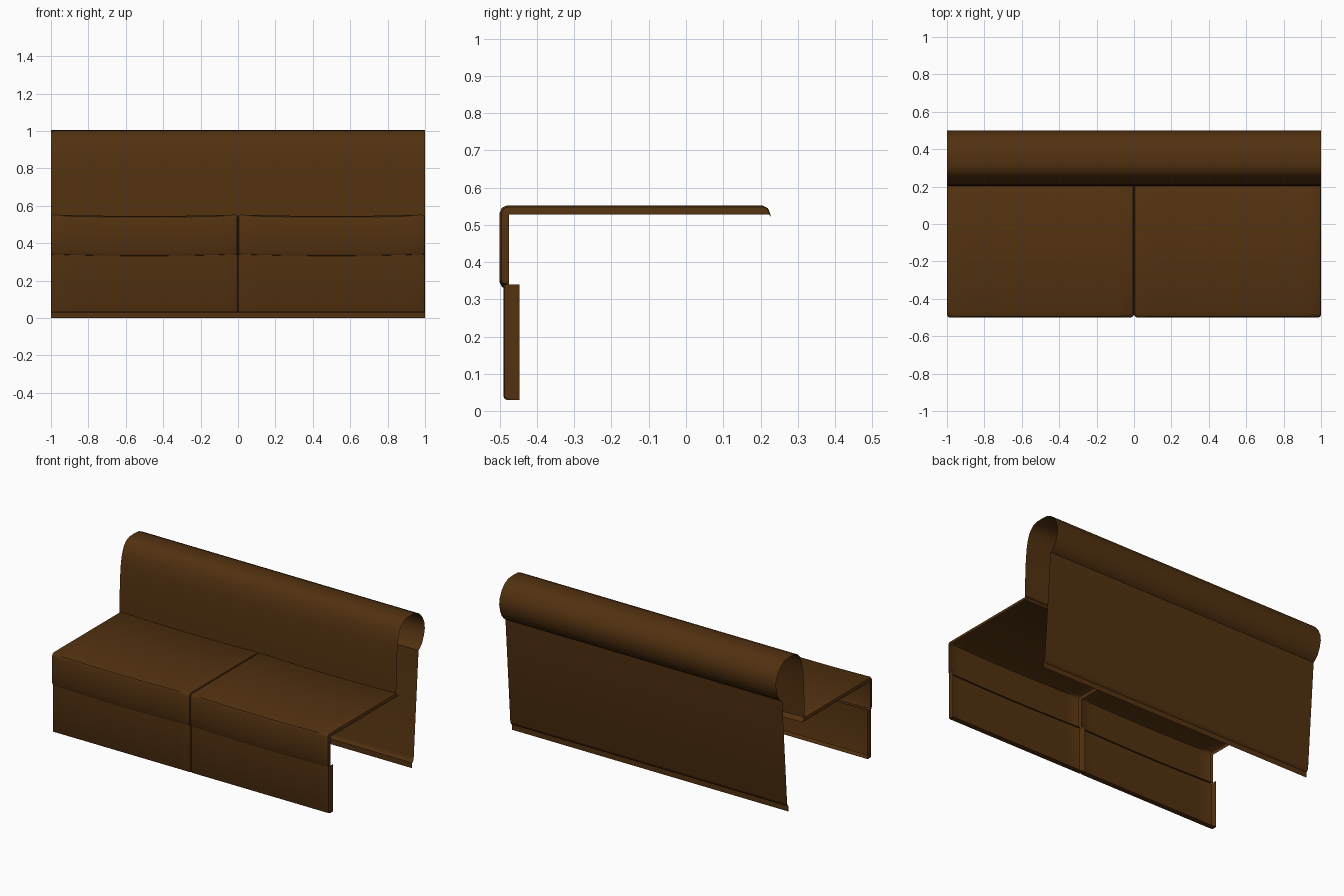
import bpy, bmesh

if "Cube" in bpy.data.objects:
    bpy.data.objects.remove(bpy.data.objects["Cube"])

leather = bpy.data.materials.new("brown leather")
leather.diffuse_color = (0.085, 0.031, 0.0052, 1)
leather.use_nodes = True
leather.node_tree.nodes["Principled BSDF"].inputs["Base Color"].default_value = leather.diffuse_color


def sheet(name, rows, angle=0.7):
    """Open smooth surface through rows of points."""
    bm = bmesh.new()
    v = [[bm.verts.new(p) for p in row] for row in rows]
    for a, b in zip(v, v[1:]):
        for j in range(len(a) - 1):
            bm.faces.new((a[j], b[j], b[j + 1], a[j + 1]))
    bmesh.ops.remove_doubles(bm, verts=bm.verts, dist=0.0002)
    me = bpy.data.meshes.new(name)
    bm.to_mesh(me)
    bm.free()
    me.materials.append(leather)
    ob = bpy.data.objects.new(name, me)
    bpy.context.collection.objects.link(ob)
    bpy.ops.object.select_all(action='DESELECT')
    ob.select_set(True)
    bpy.context.view_layer.objects.active = ob
    bpy.ops.object.shade_smooth_by_angle(angle=angle)
    return ob


def cover(name, x0, x1, outer, inner, rim, sag):
    """Cover with turned-in ends: rim lists (x inset, blend outer to inner)."""
    r = rim[-1][0]
    mid = [(x0 + r + (x1 - x0 - 2 * r) * k / 12, 0) for k in range(1, 12)]
    cols = [(x0 + d, f) for d, f in rim] + mid + [(x1 - d, f) for d, f in reversed(rim)]
    rows = []
    for (yo, zo), (yi, zi) in zip(outer, inner):
        row = []
        for x, f in cols:
            u = 2 * (x - x0) / (x1 - x0) - 1
            row.append((x, yo + (yi - yo) * f,
                        zo + (zi - zo) * f - sag * (1 - u * u)))
        rows.append(row)
    return sheet(name, rows)


# Backrest: rear kick strip, rear panel, rolled top and front face
back = [(0.37, 0), (0.37, 0.035), (0.379, 0.042), (0.385, 0.06), (0.435, 0.745),
        (0.452, 0.757), (0.472, 0.78), (0.490, 0.82), (0.5, 0.865), (0.495, 0.905),
        (0.476, 0.947), (0.444, 0.982), (0.405, 1.001), (0.358, 1.004), (0.31, 1.003),
        (0.276, 0.99), (0.25, 0.963), (0.232, 0.92), (0.219, 0.86), (0.211, 0.77),
        (0.206, 0.65), (0.204, 0.528)]
sheet("backrest", [[(-1, y, z), (1, y, z)] for y, z in back], 0.6)

# Seat cushion profile (rear lip, top, front, bottom lip)
seat_out = [(0.227, 0.528), (0.220, 0.545), (0.205, 0.553), (-0.14, 0.553),
            (-0.48, 0.553), (-0.494, 0.547), (-0.5, 0.533), (-0.5, 0.354),
            (-0.494, 0.341), (-0.475, 0.337)]
seat_in = [(0.227, 0.528), (0.215, 0.528), (0.205, 0.528), (-0.14, 0.528),
           (-0.475, 0.528), (-0.475, 0.528), (-0.475, 0.528), (-0.475, 0.354),
           (-0.475, 0.346), (-0.475, 0.337)]
seat_rim = [(0, 1), (0, 0.6), (0.004, 0.2), (0.015, 0)]

# Lower front panel profile (front, bottom return)
panel_out = [(-0.49, 0.34), (-0.49, 0.04), (-0.487, 0.033), (-0.48, 0.03), (-0.447, 0.03)]
panel_in = [(-0.447, 0.34), (-0.447, 0.04), (-0.447, 0.033), (-0.447, 0.03), (-0.447, 0.03)]
panel_rim = [(0, 1), (0, 0.2), (0.003, 0.06), (0.01, 0)]

for side, x0, x1 in (("left", -1, -0.001), ("right", 0.001, 1)):
    cover("seat_cushion_" + side, x0, x1, seat_out, seat_in, seat_rim, 0.008)
    cover("front_panel_" + side, x0, x1, panel_out, panel_in, panel_rim, 0)
